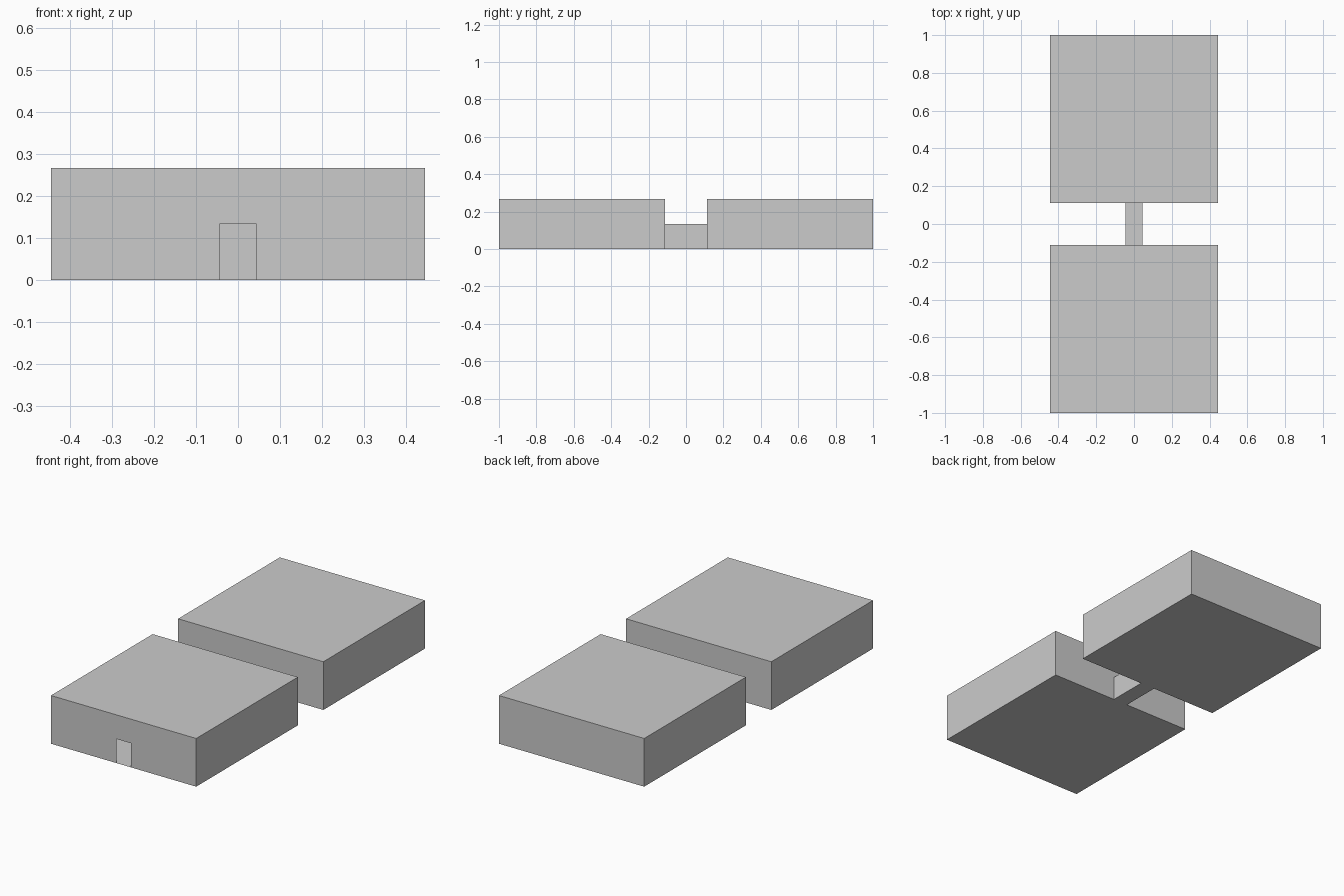
import bpy, bmesh

if "Cube" in bpy.data.objects:
    bpy.data.objects.remove(bpy.data.objects["Cube"])

U = 2 / 45                      # plan unit: 45 units long overall
HALF, H = 10 * U, 6 * U         # room half width, height
DW, DH = 1 * U, 3 * U           # doorway half width, height
GAP = 2.5 * U                   # half length of the passage


def build(name, polygons):
    bm = bmesh.new()
    for poly in polygons:
        bm.faces.new([bm.verts.new(p) for p in poly])
    bmesh.ops.remove_doubles(bm, verts=bm.verts, dist=1e-5)
    bmesh.ops.recalc_face_normals(bm, faces=bm.faces)
    mesh = bpy.data.meshes.new(name)
    bm.to_mesh(mesh)
    bm.free()
    obj = bpy.data.objects.new(name, mesh)
    bpy.context.collection.objects.link(obj)


def slab(w, y0, y1, z):
    return [(-w, y0, z), (w, y0, z), (w, y1, z), (-w, y1, z)]


def side(x, y0, y1, h):
    return [(x, y0, 0), (x, y1, 0), (x, y1, h), (x, y0, h)]


def end_wall(y, door):
    outline = [(HALF, 0), (HALF, H), (-HALF, H), (-HALF, 0)]
    if door:
        outline += [(-DW, 0), (-DW, DH), (DW, DH), (DW, 0)]
    return [(x, y, z) for x, z in outline]


def shell(w, y0, y1, h):
    return [slab(w, y0, y1, 0), slab(w, y0, y1, h),
            side(-w, y0, y1, h), side(w, y0, y1, h)]


# Hollow thin-walled rooms with doorways
build("front_room", shell(HALF, -1, -GAP, H)
      + [end_wall(-1, True), end_wall(-GAP, True)])
build("back_room", shell(HALF, GAP, 1, H)
      + [end_wall(GAP, True), end_wall(1, False)])

# Open-ended passage joining the two rooms
build("passage", shell(DW, -GAP, GAP, DH))
